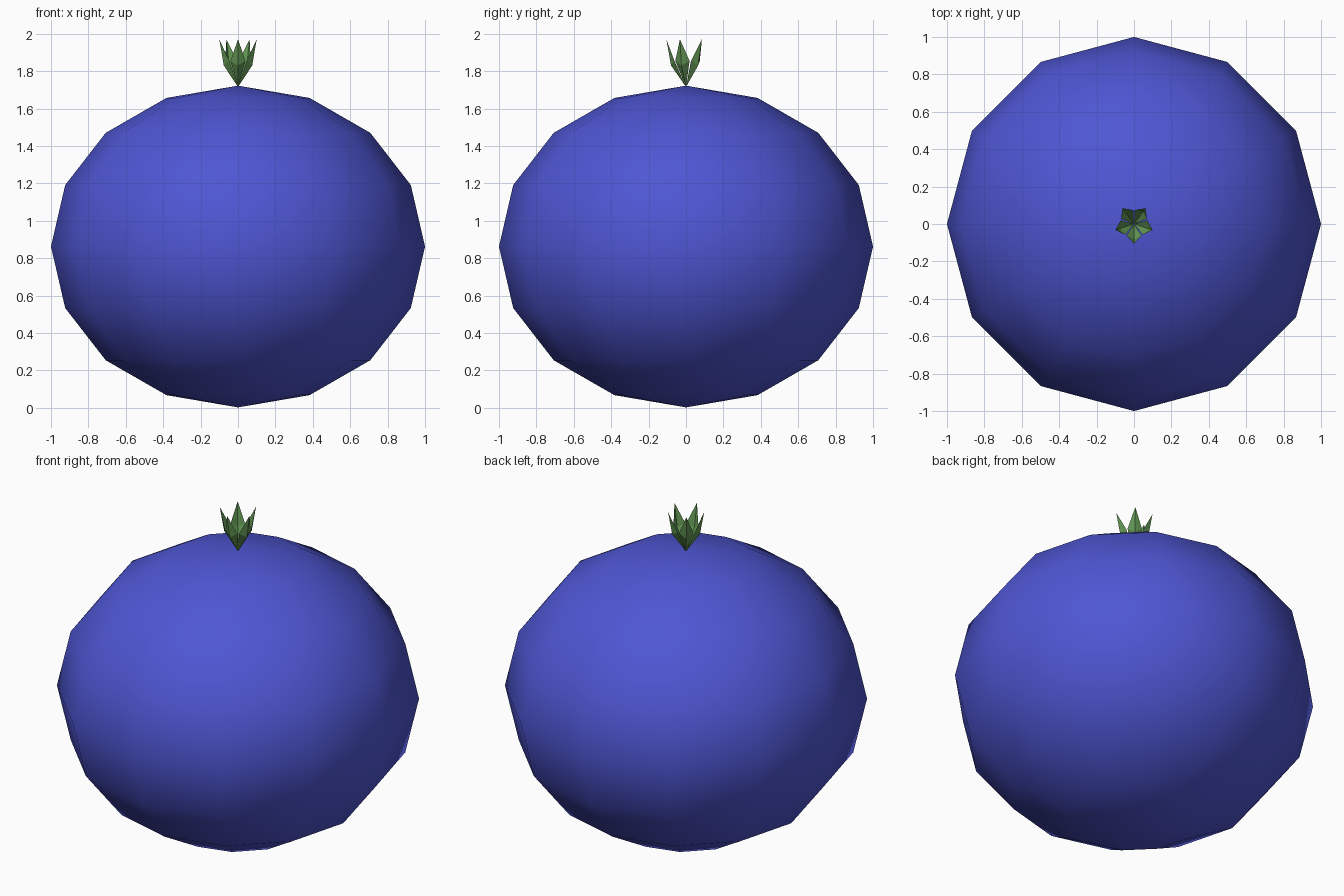
import bpy, bmesh, math
from mathutils import Matrix

if "Cube" in bpy.data.objects:
    bpy.data.objects.remove(bpy.data.objects["Cube"])


def material(name, colour):
    m = bpy.data.materials.new(name)
    m.diffuse_color = (*colour, 1)
    m.use_nodes = True
    m.node_tree.nodes["Principled BSDF"].inputs["Base Color"].default_value = m.diffuse_color
    return m


blue = material("berry blue", (0.077, 0.093, 0.65))
green = material("leaf green", (0.125, 0.31, 0.09))

# Berry: squashed low-poly ball with smooth shading
bpy.ops.mesh.primitive_uv_sphere_add(segments=12, ring_count=8, radius=1)
berry = bpy.context.object
berry.name = "berry"
berry.data.transform(Matrix.Translation((0, 0, 0.862)) @ Matrix.Diagonal((1, 1, 0.86, 1)))
berry.data.materials.append(blue)
bpy.ops.object.shade_smooth()

# Crown: five creased, pointed leaves fanning out from the top
base, crease, tip = (0, 0, 1.715), (0, -0.08, 1.83), (0, -0.105, 1.97)
left, right = (-0.04, -0.062, 1.855), (0.04, -0.062, 1.855)
bm = bmesh.new()
for i in range(5):
    turn = Matrix.Rotation(math.tau * i / 5, 4, 'Z')
    b, c, t, l, r = [bm.verts.new(turn @ Matrix.Translation(p).to_translation())
                     for p in (base, crease, tip, left, right)]
    for face in ((b, c, l), (b, r, c), (l, c, t), (c, r, t)):
        bm.faces.new(face)
mesh = bpy.data.meshes.new("leaf_crown")
bm.to_mesh(mesh)
bm.free()
mesh.materials.append(green)
crown = bpy.data.objects.new("leaf_crown", mesh)
bpy.context.collection.objects.link(crown)
